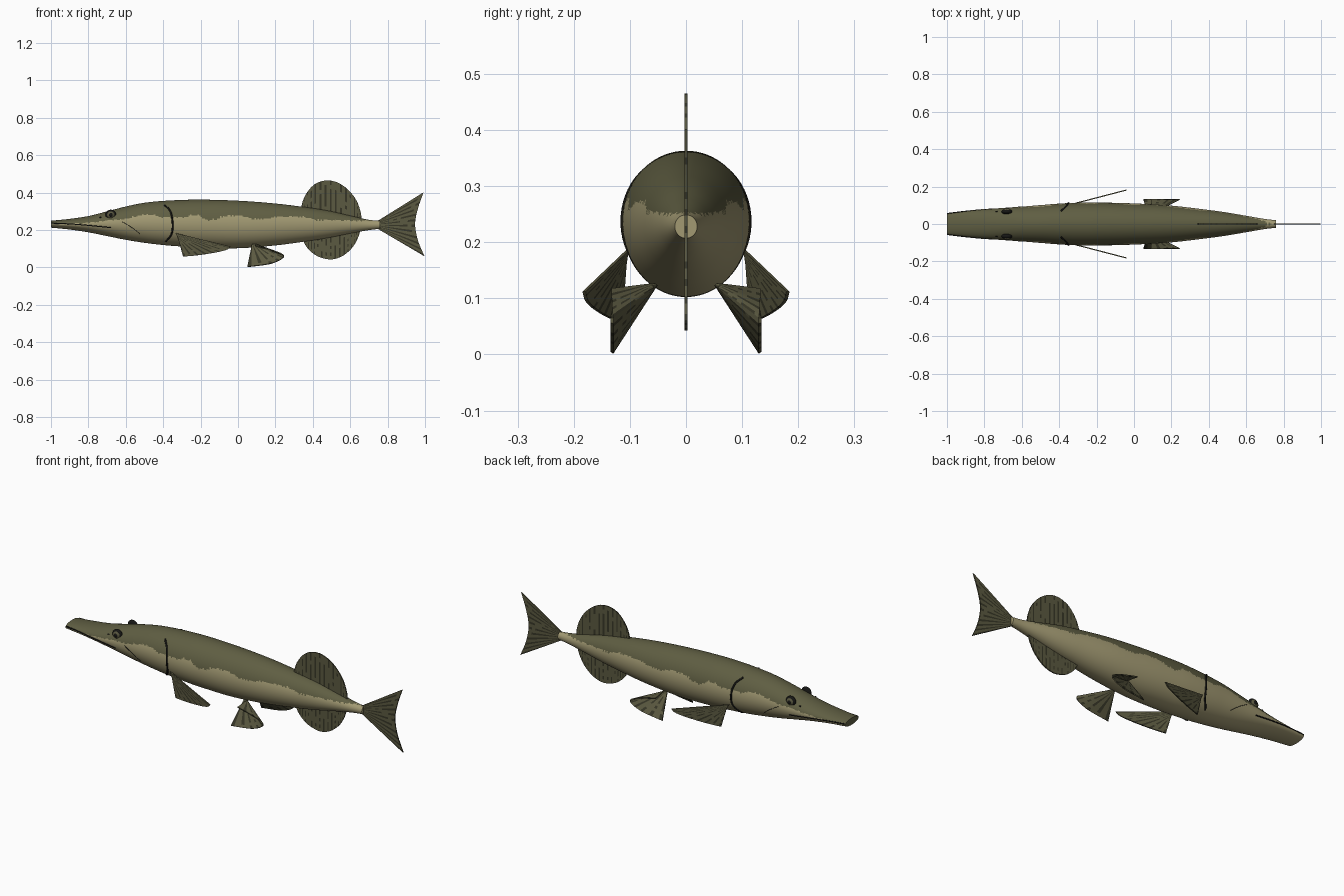
import bpy, bmesh, math, random
from mathutils import Vector

if "Cube" in bpy.data.objects:
    bpy.data.objects.remove(bpy.data.objects["Cube"])

random.seed(4)

def mat(name, c):
    m = bpy.data.materials.new(name)
    m.diffuse_color = (*c, 1)
    m.use_nodes = True
    m.node_tree.nodes["Principled BSDF"].inputs["Base Color"].default_value = m.diffuse_color
    return m

BACK = mat("olive back", (0.115, 0.112, 0.055))
BELLY = mat("pale belly", (0.36, 0.32, 0.17))
FIN = mat("fin olive", (0.105, 0.10, 0.052))
RAY = mat("fin ray dark", (0.038, 0.037, 0.02))
BLACK = mat("black", (0.008, 0.008, 0.007))
IRIS = mat("iris", (0.10, 0.095, 0.05))

def lerp_table(tab, x):
    """Smooth (Hermite) interpolation of rows (x, a, b, ...)."""
    n = len(tab)
    i = 0
    while i < n - 2 and x > tab[i + 1][0]:
        i += 1
    p, q = tab[i], tab[i + 1]
    a, d = tab[max(i - 1, 0)], tab[min(i + 2, n - 1)]
    h = q[0] - p[0]
    t = min(max((x - p[0]) / h, 0), 1)
    out = []
    for k in range(1, len(p)):
        m0 = (q[k] - a[k]) / (q[0] - a[0]) * h
        m1 = (d[k] - p[k]) / (d[0] - p[0]) * h
        out.append((2*t**3 - 3*t*t + 1) * p[k] + (t**3 - 2*t*t + t) * m0
                   + (3*t*t - 2*t**3) * q[k] + (t**3 - t*t) * m1)
    return out

def finish(name, bm, mats, smooth=True):
    me = bpy.data.meshes.new(name)
    bm.to_mesh(me)
    bm.free()
    for m in mats:
        me.materials.append(m)
    ob = bpy.data.objects.new(name, me)
    bpy.context.collection.objects.link(ob)
    for p in me.polygons:
        p.use_smooth = smooth
    return ob

# Body: x, top z, bottom z, half width
BODY = [(-1, .250, .213, .058), (-.9, .260, .203, .068), (-.8, .275, .188, .078),
        (-.7, .300, .168, .086), (-.6, .326, .148, .093), (-.5, .346, .132, .101),
        (-.4, .356, .120, .109), (-.3, .361, .112, .114), (-.2, .363, .106, .115),
        (0, .357, .103, .110), (.2, .342, .118, .098), (.4, .317, .145, .075),
        (.5, .300, .162, .061), (.6, .277, .182, .044), (.7, .255, .200, .027),
        (.76, .249, .207, .020)]
# Height of the colour boundary along the side
EDGE = [(-1, .232), (-.85, .235), (-.72, .248), (-.6, .262), (-.48, .283), (-.4, .270),
        (-.3, .268), (-.22, .282), (-.16, .255), (-.05, .277), (.03, .276), (.1, .256),
        (.2, .268), (.35, .270), (.42, .255), (.55, .253), (.65, .250), (.76, .256)]

def surf_y(x, z):
    t, b, w = lerp_table(BODY, x)
    s = (z - (t + b) / 2) / ((t - b) / 2)
    return w * math.sqrt(max(0, 1 - s * s))

def body():
    bm = bmesh.new()
    nx, na = 220, 112
    rings = []
    for i in range(nx + 1):
        x = -1 + 1.76 * i / nx
        t, b, w = lerp_table(BODY, x)
        rings.append([bm.verts.new((x, w * math.cos(2*math.pi*j/na),
                      (t + b)/2 + (t - b)/2 * math.sin(2*math.pi*j/na))) for j in range(na)])
    jag = [random.uniform(-.004, .004) for _ in range(nx + 1)]
    for i in range(nx):
        for j in range(na):
            k = (j + 1) % na
            f = bm.faces.new((rings[i][j], rings[i][k], rings[i+1][k], rings[i+1][j]))
            c = f.calc_center_median()
            f.material_index = 1 if c.z < lerp_table(EDGE, c.x)[0] + jag[i] else 0
    bm.faces.new(rings[0])
    tail = bm.faces.new(rings[-1])
    tail.material_index = 1
    bmesh.ops.recalc_face_normals(bm, faces=bm.faces)
    ob = finish("body", bm, [BACK, BELLY])
    bpy.context.view_layer.objects.active = ob
    ob.select_set(True)
    bpy.ops.object.shade_smooth_by_angle(angle=math.radians(40))

body()

# Fin: strips between a base line and an outer line, dark rays in between
def fin(name, base, outer, rays, broken=0.0, wide=.65, thick=.006, rows=10):
    tb = [(i, *p) for i, p in enumerate(base)]
    to = [(i, *p) for i, p in enumerate(outer)]
    us = []
    for r in range(rays):
        us += [r / rays, (r + wide) / rays]
    us.append(1)
    bm = bmesh.new()
    grid = []
    for u in us:
        a = Vector(lerp_table(tb, u * (len(tb) - 1)))
        b = Vector(lerp_table(to, u * (len(to) - 1)))
        grid.append([bm.verts.new(a.lerp(b, v / rows)) for v in range(rows + 1)])
    for i in range(len(us) - 1):
        for v in range(rows):
            f = bm.faces.new((grid[i][v], grid[i+1][v], grid[i+1][v+1], grid[i][v+1]))
            f.material_index = 1 if i % 2 and random.random() > broken else 0
    bmesh.ops.remove_doubles(bm, verts=bm.verts, dist=1e-5)
    bmesh.ops.recalc_face_normals(bm, faces=bm.faces)
    ob = finish(name, bm, [FIN, RAY], False)
    s = ob.modifiers.new("thickness", 'SOLIDIFY')
    s.thickness, s.offset = thick, 0
    return ob

def flat(pts):
    return [(x, 0, z) for x, z in pts]

dorsal = [(.338, .29), (.342, .34), (.365, .395), (.41, .445), (.47, .465),
          (.53, .455), (.59, .415), (.635, .355), (.657, .29), (.66, .25)]
anal = [(.342, .17), (.36, .12), (.395, .08), (.44, .054), (.50, .043),
        (.56, .062), (.61, .105), (.64, .155), (.655, .20)]
fin("dorsal_fin", flat([(x, .235) for x, z in dorsal]), flat(dorsal), 20, .35)
fin("anal_fin", flat([(x, .225) for x, z in anal]), flat(anal), 20, .35)
fin("tail_fin", flat([(.745, .248), (.745, .238), (.745, .228), (.745, .218), (.745, .208)]),
    flat([(.992, .402), (.962, .315), (.947, .232), (.962, .145), (.997, .06)]), 11, .1, .6)

# Paired fins
for s, side in ((-1, "left"), (1, "right")):
    def pec(pts):
        return [(x, s * (.105 + (x + .335) * .26), z) for x, z in pts]
    fin("pectoral_fin_" + side,
        pec([(-.335, .185), (-.331, .178), (-.327, .171), (-.322, .162), (-.318, .15)]),
        pec([(-.04, .112), (-.06, .095), (-.12, .08), (-.21, .066), (-.293, .058)]), 9, .2)
    fin("pelvic_fin_" + side,
        [(x, s * .053, .125) for x in (.095, .09, .085, .08, .075)],
        [(x, s * .132, z) for x, z in ((.09, .115), (.20, .086), (.245, .058), (.18, .022), (.05, .003))],
        9, .2)

# Dark lines lying on the skin
def line(name, pts, r, s):
    cu = bpy.data.curves.new(name, 'CURVE')
    cu.dimensions = '3D'
    cu.bevel_depth, cu.bevel_resolution = r, 1
    sp = cu.splines.new('POLY')
    n = 24
    sp.points.add(n)
    tab = [(i, *p) for i, p in enumerate(pts)]
    for i in range(n + 1):
        x, z = lerp_table(tab, i / n * (len(pts) - 1))
        sp.points[i].co = (x, s * surf_y(x, z), z, 1)
    cu.materials.append(BLACK)
    ob = bpy.data.objects.new(name, cu)
    bpy.context.collection.objects.link(ob)
    bpy.ops.object.select_all(action='DESELECT')
    ob.select_set(True)
    bpy.context.view_layer.objects.active = ob
    bpy.ops.object.convert(target='MESH')

def ball(name, loc, scale, m):
    bm = bmesh.new()
    bmesh.ops.create_uvsphere(bm, u_segments=24, v_segments=16, radius=1)
    bmesh.ops.scale(bm, vec=scale, verts=bm.verts)
    bmesh.ops.translate(bm, vec=loc, verts=bm.verts)
    finish(name, bm, [m])

for s, side in ((-1, "left"), (1, "right")):
    line("gill_line_" + side, [(-.392, .333), (-.362, .30), (-.350, .24), (-.355, .18), (-.385, .14)], .005, s)
    line("mouth_line_" + side, [(-.998, .237), (-.9, .233), (-.8, .225), (-.68, .213)], .003, s)
    line("cheek_line_" + side, [(-.62, .245), (-.57, .215), (-.525, .18)], .0012, s)
    # Eye: dark rim, iris and pupil
    y = surf_y(-.68, .281)
    ball("eye_rim_" + side, (-.68, s * y, .281), (.029, .014, .028), BLACK)
    ball("iris_" + side, (-.68, s * (y + .004), .281), (.022, .0145, .021), IRIS)
    ball("pupil_" + side, (-.68, s * (y + .010), .281), (.013, .011, .013), BLACK)
    ball("nostril_" + side, (-.735, s * surf_y(-.735, .268), .268), (.006, .003, .004), BLACK)
